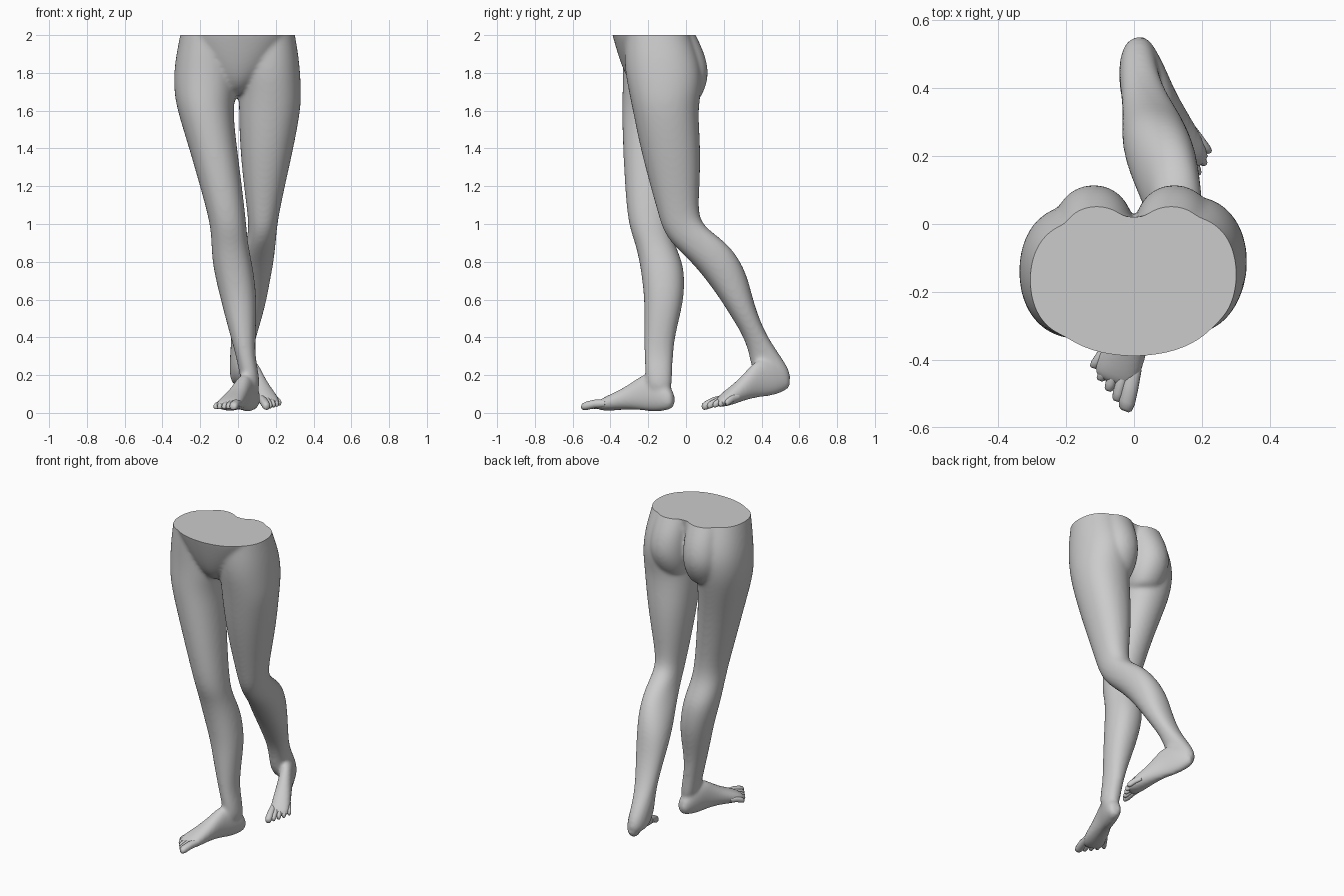
import bpy, bmesh, math
from mathutils import Vector

cube = bpy.data.objects.get("Cube")
if cube:
    bpy.data.objects.remove(cube)

grey = bpy.data.materials.new("plain_grey")
grey.use_nodes = True
GREY = (0.6, 0.6, 0.6, 1)
grey.diffuse_color = GREY
grey.node_tree.nodes["Principled BSDF"].inputs["Base Color"].default_value = GREY

N = 16          # points per ring
GROW = 1.03     # makes up for subdivision and smoothing shrinkage


def soft(x):
    """Fuller than a plain ellipse."""
    return math.copysign(abs(x) ** .92, x)


def loft(bm, rings):
    """Skin a closed tube through rings of (centre, side vector, up vector)."""
    loops = []
    for c, u, v in rings:
        loops.append([bm.verts.new(c + GROW * (u * soft(math.cos(a)) + v * soft(math.sin(a))))
                      for a in (2 * math.pi * i / N for i in range(N))])
    for a, b in zip(loops, loops[1:]):
        for i in range(N):
            j = (i + 1) % N
            bm.faces.new((a[i], a[j], b[j], b[i]))
    bm.faces.new(loops[0][::-1])
    bm.faces.new(loops[-1])


def level_rings(rows, flip=1):
    """Horizontal ovals from rows of (z, x min, x max, y min, y max)."""
    return [(Vector((flip * (x0 + x1) / 2, (y0 + y1) / 2, z)),
             Vector(((x1 - x0) / 2, 0, 0)), Vector((0, (y1 - y0) / 2, 0)))
            for z, x0, x1, y0, y1 in rows]


def finish(name, bm, mods):
    bmesh.ops.recalc_face_normals(bm, faces=bm.faces)
    me = bpy.data.meshes.new(name)
    bm.to_mesh(me)
    bm.free()
    me.materials.append(grey)
    ob = bpy.data.objects.new(name, me)
    bpy.context.collection.objects.link(ob)
    for o in bpy.context.selected_objects:
        o.select_set(False)
    bpy.context.view_layer.objects.active = ob
    ob.select_set(True)
    for kind, props in mods:
        m = ob.modifiers.new(kind.title(), kind)
        for k, val in props.items():
            setattr(m, k, val)
        bpy.ops.object.modifier_apply(modifier=m.name)
    return ob


# Planted leg, hip to heel
RIGHT_LEG = [
    (2.08, -.29, -.02, -.34, -.02), (2.0, -.305, -.01, -.335, .005),
    (1.9, -.325, -.002, -.335, .04), (1.8, -.338, .0, -.332, .06),
    (1.7, -.337, -.01, -.334, .05), (1.6, -.32, -.03, -.338, .025),
    (1.4, -.257, -.006, -.332, -.025), (1.2, -.2, .02, -.322, -.06),
    (1.0, -.145, .043, -.306, -.085), (.9, -.14, .051, -.268, -.065),
    (.8, -.135, .072, -.245, -.018), (.7, -.115, .088, -.23, -.008),
    (.6, -.09, .097, -.22, -.014), (.5, -.065, .096, -.22, -.036),
    (.4, -.038, .092, -.22, -.06), (.3, -.01, .09, -.22, -.07),
    (.2, .01, .112, -.215, -.074), (.1, .03, .115, -.2, -.075)]

# Trailing leg with the knee bent
LEFT_LEG = [
    (2.08, .02, .29, -.32, .0), (2.0, .01, .3, -.32, .02),
    (1.9, .002, .318, -.325, .06), (1.8, .0, .328, -.32, .085),
    (1.7, .008, .333, -.3, .08), (1.6, .006, .33, -.28, .06),
    (1.4, .012, .292, -.24, .077), (1.2, .032, .247, -.187, .071),
    (1.05, .052, .216, -.145, .062), (.98, .056, .206, -.125, .1),
    (.9, .045, .199, -.08, .218), (.8, .0, .188, .03, .29),
    (.7, -.03, .169, .112, .33), (.6, -.036, .151, .184, .354),
    (.5, -.034, .126, .246, .387), (.4, -.036, .095, .308, .432),
    (.3, -.042, .073, .338, .5), (.22, -.045, .07, .35, .553),
    (.14, -.035, .06, .42, .556)]

# Belly and groin between the hips
PELVIS = [
    (2.08, -.28, .28, -.41, .03), (2.0, -.285, .285, -.388, .02),
    (1.9, -.23, .23, -.36, .01), (1.8, -.155, .15, -.325, -.01),
    (1.73, -.095, .085, -.285, -.01), (1.68, -.055, .042, -.22, -.04)]

# Left buttock, also used for the right
BUTTOCK = [
    (2.06, .01, .2, -.15, .025), (2.0, .0, .22, -.18, .05),
    (1.9, -.004, .235, -.2, .1), (1.8, -.004, .245, -.2, .12),
    (1.72, -.002, .235, -.2, .103), (1.65, .012, .21, -.17, .065),
    (1.6, .04, .17, -.13, .02)]

# Foot sections: distance from heel, half width, sole height, top height
FOOT = [(-.008, .03, .03, .09), (.015, .043, .01, .13), (.08, .05, .0, .19),
        (.15, .048, .004, .205), (.2, .05, .012, .175), (.28, .06, .012, .122),
        (.36, .07, .004, .088), (.41, .066, .008, .062), (.43, .05, .018, .045)]

# Toes: base distance, base side, tip distance, tip side, radius
TOES = [(.36, .045, .49, .063, .024), (.36, .018, .472, .029, .016),
        (.35, -.006, .452, -.004, .015), (.335, -.029, .432, -.037, .015),
        (.315, -.05, .404, -.069, .015)]

# Heel position, heading, inner side (+1 or -1 turn), downward pitch, spread
FEET = {"right": (Vector((.085, -.07, .006)), (-.349, -.937), 1, 0, 1),
        "left": (Vector((.005, .55, .115)), (.41, -.912), -1, math.radians(13), .85)}


def foot_frame(side):
    heel, (dx, dy), turn, pitch, spread = FEET[side]
    flat = Vector((dx, dy, 0)).normalized()
    ahead = flat * math.cos(pitch) - Vector((0, 0, math.sin(pitch)))
    up = flat * math.sin(pitch) + Vector((0, 0, math.cos(pitch)))
    inner = Vector((-flat.y, flat.x, 0)) * turn
    return heel, ahead, inner * spread, up


# Body: legs, pelvis, buttocks and feet fused into one skin
bm = bmesh.new()
for rows in (RIGHT_LEG, LEFT_LEG, PELVIS):
    loft(bm, level_rings(rows))
for flip in (1, -1):
    loft(bm, level_rings(BUTTOCK, flip))
for side in FEET:
    heel, ahead, inner, up = foot_frame(side)
    loft(bm, [(heel + ahead * t + up * (lo + hi) / 2, inner * w, up * (hi - lo) / 2)
              for t, w, lo, hi in FOOT])
body = finish("hips_legs_and_feet", bm, [
    ("SUBSURF", dict(levels=2)),
    ("REMESH", dict(mode='VOXEL', voxel_size=.01)),
    ("SMOOTH", dict(factor=.5, iterations=12))])

# Flat cut across the waist
bm = bmesh.new()
bm.from_mesh(body.data)
cut = bmesh.ops.bisect_plane(bm, geom=bm.verts[:] + bm.edges[:] + bm.faces[:],
                             plane_co=(0, 0, 2), plane_no=(0, 0, 1), clear_outer=True)
edges = [e for e in cut["geom_cut"] if isinstance(e, bmesh.types.BMEdge)]
bmesh.ops.holes_fill(bm, edges=edges, sides=0)
bm.to_mesh(body.data)
bm.free()
bpy.ops.object.shade_smooth_by_angle(angle=math.radians(50))

# Toes: tapered and slightly drooping at the tip
for side in FEET:
    heel, ahead, inner, up = foot_frame(side)
    bm = bmesh.new()
    for bt, bs, tt, ts, r in TOES:
        rings = []
        for k, size, h in ((0, .9, .044), (.45, 1, .042), (.8, 1, .032),
                           (.95, .8, .028), (1, .45, .026)):
            c = (heel + ahead * (bt + (tt - bt) * k)
                 + inner * (bs + (ts - bs) * k) + up * h)
            rings.append((c, inner * r * size, up * (r * .5 + .01) * size))
        loft(bm, rings)
    finish(side + "_toes", bm, [])
    bpy.ops.object.shade_smooth_by_angle(angle=math.radians(50))
